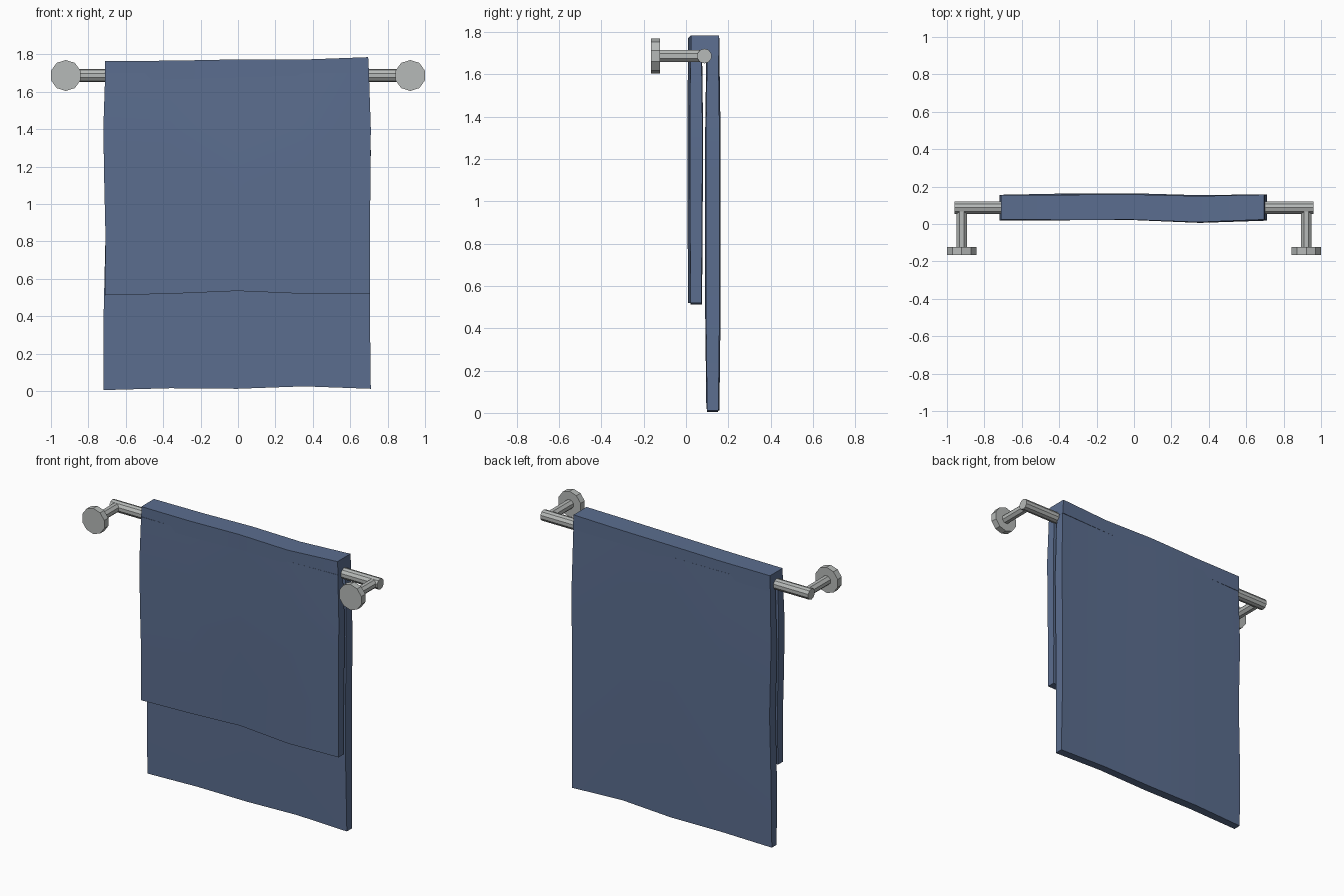
import bpy, bmesh
from math import pi
from mathutils import Matrix, Vector

cube = bpy.data.objects.get("Cube")
if cube:
    bpy.data.objects.remove(cube, do_unlink=True)


def material(name, color):
    m = bpy.data.materials.new(name)
    m.diffuse_color = color
    m.use_nodes = True
    m.node_tree.nodes["Principled BSDF"].inputs["Base Color"].default_value = color
    return m


fabric = material("blue fabric", (0.105, 0.155, 0.275, 1))
metal = material("brushed metal", (0.47, 0.49, 0.48, 1))


def finish(bm, name, mat):
    bmesh.ops.recalc_face_normals(bm, faces=bm.faces)
    mesh = bpy.data.meshes.new(name)
    bm.to_mesh(mesh)
    bm.free()
    mesh.materials.append(mat)
    obj = bpy.data.objects.new(name, mesh)
    bpy.context.collection.objects.link(obj)
    return obj


def cylinder(name, center, radius, length, axis, sides, turn=0):
    bm = bmesh.new()
    spin = Vector(axis).to_track_quat('Z', 'Y').to_matrix().to_4x4()
    bmesh.ops.create_cone(bm, cap_ends=True, segments=sides, radius1=radius,
                          radius2=radius, depth=length,
                          matrix=Matrix.Translation(center) @ spin @ Matrix.Rotation(turn, 4, 'Z'))
    return finish(bm, name, metal)


def sample(values, t):
    # Linear lookup along an evenly spaced list
    t = min(max(t, 0), 1) * (len(values) - 1)
    i = min(int(t), len(values) - 2)
    return values[i] + (values[i + 1] - values[i]) * (t - i)


def cloth(name, bottom, top, front, back, right, left, rows, bulge):
    """Slab in 4 columns whose edges follow sampled waves."""
    bm = bmesh.new()
    bmesh.ops.create_cube(bm, size=1, matrix=Matrix.Translation((0.5, 0.5, 0.5)))
    cuts = [((i / 4, 0, 0), (1, 0, 0)) for i in range(1, 4)]
    cuts += [((0, 0, i / rows), (0, 0, 1)) for i in range(1, rows)]
    for co, no in cuts:
        bmesh.ops.bisect_plane(bm, geom=bm.verts[:] + bm.edges[:] + bm.faces[:],
                               plane_co=co, plane_no=no)
    for v in bm.verts:
        u, d, h = v.co
        x0, x1 = sample(right, h), sample(left, h)
        y0 = sample(front, u) - sample(bulge, h)
        y1 = sample(back, u) + sample(bulge, h)
        z0, z1 = sample(bottom, u), sample(top, u)
        v.co = (x0 + (x1 - x0) * u, y0 + (y1 - y0) * d, z0 + (z1 - z0) * h)
    obj = finish(bm, name, fabric)
    bpy.context.view_layer.objects.active = obj
    bpy.ops.object.select_all(action='DESELECT')
    obj.select_set(True)
    bpy.ops.object.shade_smooth_by_angle()


# Towel: long back drop, short front drop and the fold over the bar
cloth("towel_back_drop", [0.005, 0.015, 0.012, 0.025, 0.012], [1.7] * 5,
      [0.1, 0.1, 0.102, 0.096, 0.1], [0.15, 0.157, 0.158, 0.148, 0.153],
      [-0.72, -0.718, -0.708, -0.718, -0.71], [0.71, 0.705, 0.705, 0.71, 0.7], 4,
      [0, 0.005, 0.006, 0.006, 0])
cloth("towel_front_drop", [0.512, 0.52, 0.535, 0.52, 0.52], [1.7] * 5,
      [0.022, 0.024, 0.025, 0.01, 0.022], [0.075, 0.075, 0.076, 0.068, 0.073],
      [-0.712, -0.708, -0.715, -0.72, -0.71], [0.705, 0.705, 0.708, 0.71, 0.7], 4,
      [0, 0.002, 0.004, 0.004, 0])
cloth("towel_fold", [1.66, 1.665, 1.675, 1.685, 1.69], [1.765, 1.766, 1.773, 1.772, 1.785],
      [0.025, 0.022, 0.023, 0.01, 0.024], [0.154, 0.156, 0.158, 0.149, 0.157],
      [-0.712, -0.71], [0.701, 0.696], 1, [0, 0])

# Bar with a bracket arm and wall plate at each end
cylinder("towel_bar", (0, 0.087, 1.687), 0.035, 1.92, (1, 0, 0), 10)
for side, label in ((1, "left"), (-1, "right")):
    x = side * 0.921
    cylinder(label + "_arm", (x, -0.025, 1.687), 0.03, 0.23, (0, 1, 0), 8, pi / 8)
    cylinder(label + "_wall_plate", (x, -0.145, 1.687), 0.083, 0.042, (0, 1, 0), 10)
